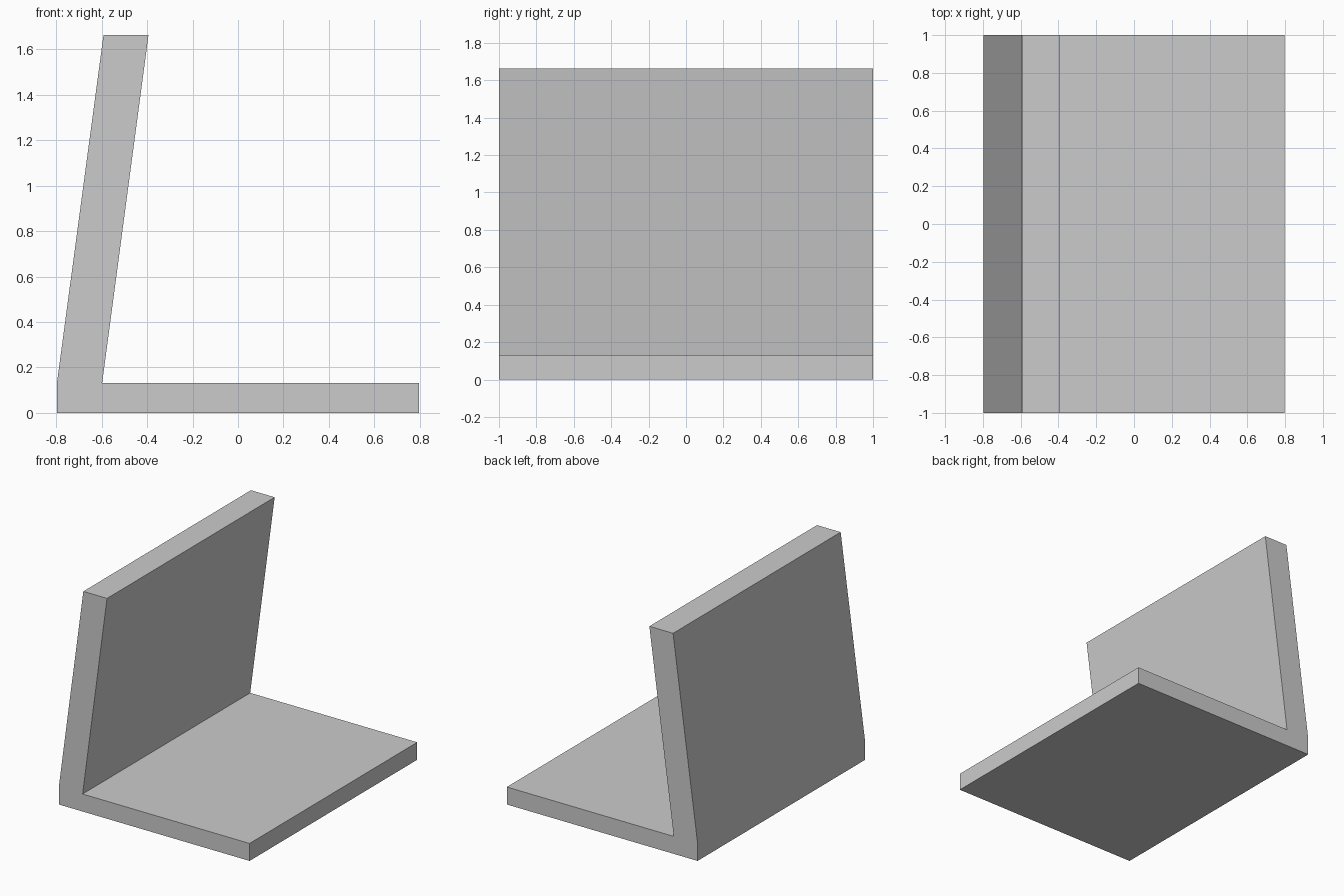
import bpy, bmesh

if "Cube" in bpy.data.objects:
    bpy.data.objects.remove(bpy.data.objects["Cube"])

# Side profile (x, z): flat base with a leaning back panel
PROFILE = [(-0.797, 0), (0.797, 0), (0.797, 0.132), (-0.598, 0.132),
           (-0.394, 1.664), (-0.592, 1.664), (-0.797, 0.132)]

# Extrude the profile across the full width
bm = bmesh.new()
face = bm.faces.new([bm.verts.new((x, -1, z)) for x, z in PROFILE])
extruded = bmesh.ops.extrude_face_region(bm, geom=[face], use_keep_orig=True)
moved = [g for g in extruded["geom"] if isinstance(g, bmesh.types.BMVert)]
bmesh.ops.translate(bm, verts=moved, vec=(0, 2, 0))
bmesh.ops.recalc_face_normals(bm, faces=bm.faces)

mesh = bpy.data.meshes.new("angled_stand")
bm.to_mesh(mesh)
bm.free()
stand = bpy.data.objects.new("angled_stand", mesh)
bpy.context.collection.objects.link(stand)
